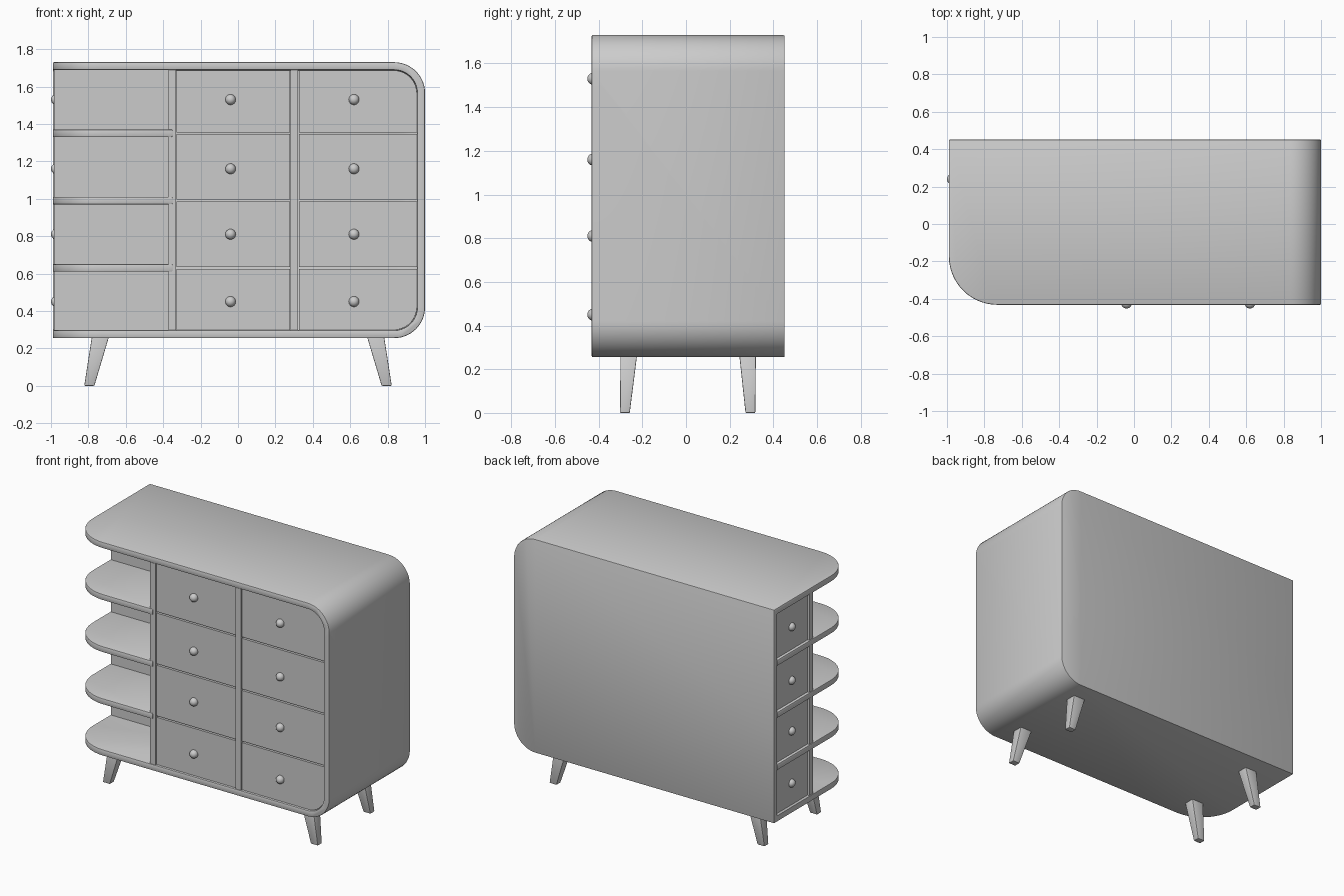
import bpy, bmesh, math
from math import cos, sin, pi

if "Cube" in bpy.data.objects:
    bpy.data.objects.remove(bpy.data.objects["Cube"])

X0, X1, YF, YB, Z0, Z1, T = -0.99, 1.0, -0.432, 0.452, 0.255, 1.73, 0.042


def rounded(u0, u1, v0, v1, radii=(0, 0, 0, 0), n=14):
    """Rectangle outline, corner radii in order: low-left, low-right, up-right, up-left."""
    pts = []
    corners = [(u0, v0, 1, 1), (u1, v0, -1, 1), (u1, v1, -1, -1), (u0, v1, 1, -1)]
    for i, ((u, v, su, sv), r) in enumerate(zip(corners, radii)):
        if r == 0:
            pts.append((u, v))
            continue
        for k in range(n + 1):
            a = pi + i * pi / 2 + k * pi / 2 / n
            pts.append((u + su * r + r * cos(a), v + sv * r + r * sin(a)))
    return pts


def prism(name, pts, axis, a, b):
    """Extrude a 2D outline along an axis from a to b."""
    place = {'x': lambda u, v, w: (w, u, v),
             'y': lambda u, v, w: (u, w, v),
             'z': lambda u, v, w: (u, v, w)}[axis]
    bm = bmesh.new()
    lo = [bm.verts.new(place(u, v, a)) for u, v in pts]
    hi = [bm.verts.new(place(u, v, b)) for u, v in pts]
    bm.faces.new(lo)
    bm.faces.new(hi)
    for i in range(len(pts)):
        j = (i + 1) % len(pts)
        bm.faces.new((lo[i], lo[j], hi[j], hi[i]))
    bmesh.ops.recalc_face_normals(bm, faces=bm.faces)
    me = bpy.data.meshes.new(name)
    bm.to_mesh(me)
    bm.free()
    ob = bpy.data.objects.new(name, me)
    bpy.context.collection.objects.link(ob)
    return ob


def select(ob):
    bpy.ops.object.select_all(action='DESELECT')
    ob.select_set(True)
    bpy.context.view_layer.objects.active = ob


def finish(ob, width=0.0):
    select(ob)
    if width:
        m = ob.modifiers.new("Bevel", 'BEVEL')
        m.width, m.segments, m.limit_method, m.angle_limit = width, 2, 'ANGLE', math.radians(40)
        bpy.ops.object.modifier_apply(modifier=m.name)
    bpy.ops.object.shade_smooth_by_angle(angle=math.radians(25))
    return ob


def boolean(ob, cutter, op):
    select(ob)
    m = ob.modifiers.new("Cut", 'BOOLEAN')
    m.object, m.operation, m.solver = cutter, op, 'EXACT'
    bpy.ops.object.modifier_apply(modifier=m.name)
    bpy.data.objects.remove(cutter)


def knob(name, loc):
    bpy.ops.mesh.primitive_uv_sphere_add(segments=24, ring_count=12, radius=0.028, location=loc)
    bpy.context.object.name = name
    bpy.ops.object.shade_smooth()


# Outer shell: rounded right corners, hollow, rounded front-left corner in plan
R, RP = 0.165, 0.26
plan_radii = (RP, 0, 0, 0)
shell = prism("cabinet_shell", rounded(X0, X1, Z0, Z1, (0, R, R, 0)), 'y', YF, YB)
boolean(shell, prism("cavity", rounded(X0 - 0.5, X1 - T, Z0 + T, Z1 - T, (0, R - T, R - T, 0)),
                     'y', YF - 0.5, YB - 0.036), 'DIFFERENCE')
boolean(shell, prism("plan_cutter", rounded(X0, X1 + 0.5, YF, YB + 0.5, plan_radii),
                     'z', 0, 2), 'INTERSECT')
finish(shell, 0.006)

# Curved open shelves
for i, z in enumerate((0.63, 0.99, 1.35)):
    finish(prism(f"shelf_{i}", rounded(X0, -0.35, YF, YB - 0.036, plan_radii),
                 'z', z - 0.02, z + 0.02), 0.005)

# Upright panels: back of the shelves, end divider, middle divider
zi, zt = Z0 + T, Z1 - T
prism("shelf_back_panel", rounded(X0 + 0.005, -0.36, zi, zt), 'y', 0.02, 0.06)
prism("end_divider", rounded(-0.372, -0.332, zi, zt), 'y', YF + 0.003, YB - 0.03)
prism("middle_divider", rounded(0.282, 0.322, zi, zt), 'y', YF + 0.003, YB - 0.03)

# Drawers and knobs
bounds = [zi, 0.63, 0.99, 1.35, zt]
knob_z = (0.45, 0.81, 1.16, 1.53)
g = 0.005
for row in range(4):
    lo, hi = bounds[row], bounds[row + 1]
    a, b = lo + (g if row else 0.002), hi - (g if row < 3 else 0.002)
    rr = R - T
    radii = (0, rr if row == 0 else 0, rr if row == 3 else 0, 0)
    for col, (u0, u1, kx) in enumerate(((-0.329, 0.279, -0.04), (0.325, X1 - T - 0.002, 0.62))):
        finish(prism(f"front_drawer_{row}_{col}", rounded(u0, u1, a, b, radii if col else (0,) * 4),
                     'y', YF + 0.012, 0.38))
        knob(f"front_knob_{row}_{col}", (kx, YF + 0.008, knob_z[row]))
    sa = lo + (0.023 if row else 0.003)
    sb = hi - (0.023 if row < 3 else 0.003)
    prism(f"side_drawer_{row}", rounded(0.064, 0.412, sa, sb), 'x', X0 + 0.016, -0.4)
    knob(f"side_knob_{row}", (-0.972, 0.24, knob_z[row]))

# Tapered, splayed legs
for sx, side in ((-1, "left"), (1, "right")):
    for end, yt, yb in (("front", -0.262, -0.28), ("rear", 0.282, 0.295)):
        leg = prism(f"{end}_{side}_leg", rounded(-0.5, 0.5, -0.5, 0.5), 'z', 0, Z0 + 0.01)
        for v in leg.data.vertices:
            top = v.co.z > 0.1
            cx, cy, wx, wy = (0.735, yt, 0.092, 0.076) if top else (0.795, yb, 0.054, 0.045)
            v.co.x = sx * cx + v.co.x * wx
            v.co.y = cy + v.co.y * wy
        finish(leg, 0.004)
